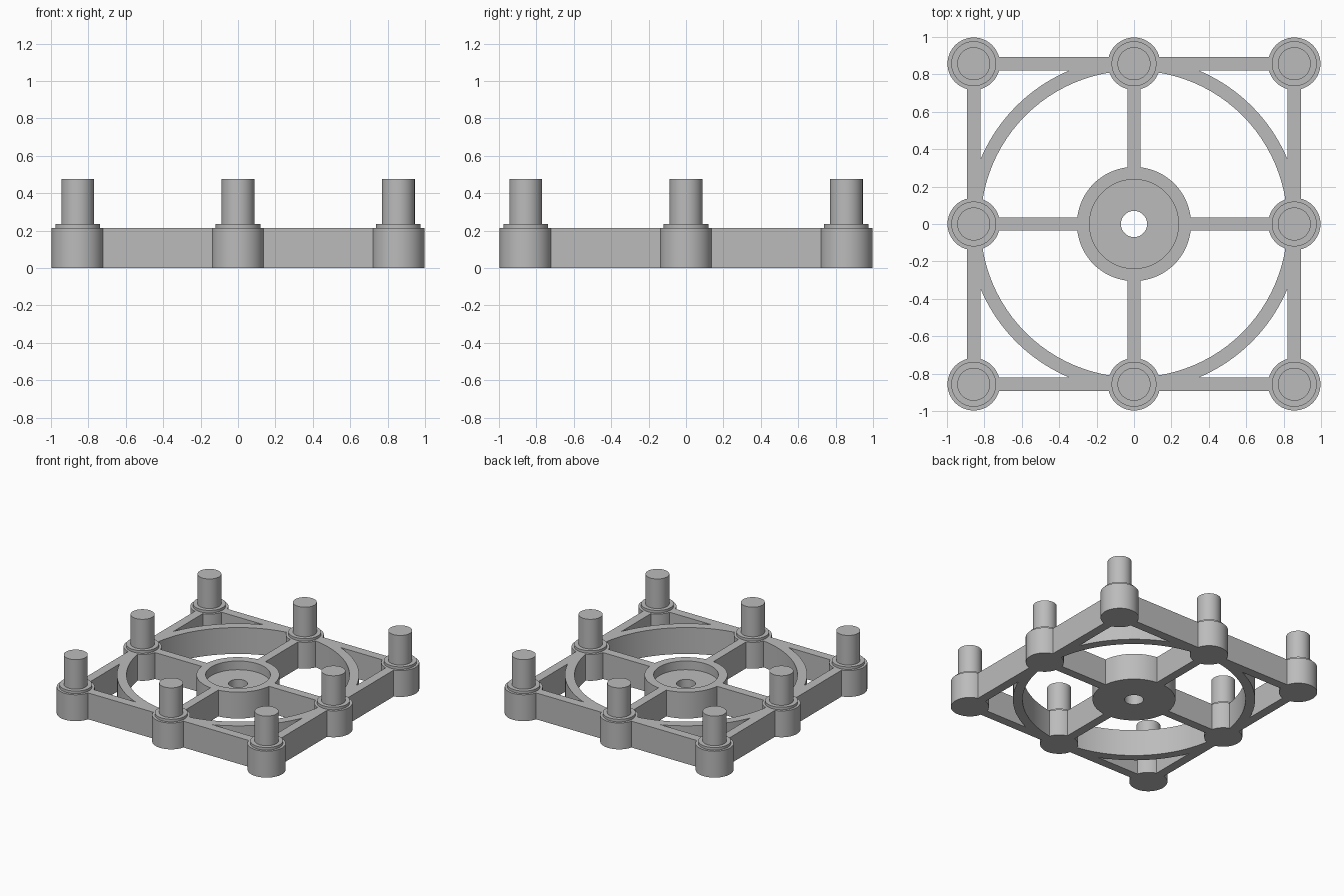
import bpy, bmesh, math
from mathutils import Matrix, Vector

if "Cube" in bpy.data.objects:
    bpy.data.objects.remove(bpy.data.objects["Cube"], do_unlink=True)

GREY = (0.5, 0.5, 0.5, 1.0)
mat = bpy.data.materials.new("plain grey")
mat.use_nodes = True
mat.diffuse_color = GREY
bsdf = next(n for n in mat.node_tree.nodes if n.type == 'BSDF_PRINCIPLED')
bsdf.inputs["Base Color"].default_value = GREY

HEIGHT = 0.214    # frame height
OFFSET = 0.857    # post spacing
SEGMENTS = 96


def finish(name, bm):
    bmesh.ops.recalc_face_normals(bm, faces=bm.faces)
    mesh = bpy.data.meshes.new(name)
    bm.to_mesh(mesh)
    bm.free()
    mesh.materials.append(mat)
    obj = bpy.data.objects.new(name, mesh)
    bpy.context.collection.objects.link(obj)
    return obj


def smooth(obj):
    bpy.ops.object.select_all(action='DESELECT')
    obj.select_set(True)
    bpy.context.view_layer.objects.active = obj
    bpy.ops.object.shade_smooth_by_angle(angle=math.radians(30))


def lathe(name, profile, closed):
    """Revolve (radius, z) points; open profiles get flat end caps."""
    bm = bmesh.new()
    rings = []
    for r, z in profile:
        rings.append([bm.verts.new((r * math.cos(a), r * math.sin(a), z))
                      for a in (math.tau * i / SEGMENTS for i in range(SEGMENTS))])
    pairs = list(zip(rings, rings[1:]))
    if closed:
        pairs.append((rings[-1], rings[0]))
    else:
        bm.faces.new(rings[0])
        bm.faces.new(rings[-1])
    for low, high in pairs:
        for i in range(SEGMENTS):
            j = (i + 1) % SEGMENTS
            bm.faces.new((low[i], low[j], high[j], high[i]))
    return finish(name, bm)


def bars(name, center, size):
    """Four copies of one box, turned in quarter steps about z."""
    bm = bmesh.new()
    for k in range(4):
        turn = Matrix.Rotation(k * math.pi / 2, 4, 'Z')
        place = Matrix.Translation(Vector(center)) @ Matrix.Diagonal((*size, 1))
        bmesh.ops.create_cube(bm, size=1, matrix=turn @ place)
    return finish(name, bm)


# Square outer frame merged with the round inner ring
frame = bars("outer_frame", (0, OFFSET, HEIGHT / 2), (1.60, 0.072, HEIGHT))
ring = lathe("ring", [(0.82, 0), (0.891, 0), (0.891, HEIGHT), (0.82, HEIGHT)], True)
union = frame.modifiers.new("ring_union", 'BOOLEAN')
union.operation = 'UNION'
union.solver = 'EXACT'
union.object = ring
bpy.context.view_layer.objects.active = frame
bpy.ops.object.modifier_apply(modifier=union.name)
bpy.data.objects.remove(ring, do_unlink=True)
smooth(frame)

# Cross spokes from the hub to the middle posts
bars("spokes", (0, 0.53, HEIGHT / 2), (0.07, 0.52, HEIGHT))

# Central hub with a recess and a through bore
smooth(lathe("hub", [(0.07, 0), (0.305, 0), (0.305, HEIGHT),
                     (0.238, HEIGHT), (0.238, 0.143), (0.07, 0.143)], True))

# Eight stepped posts: base, collar and pin
post = lathe("post", [(0.14, 0), (0.14, HEIGHT), (0.12, HEIGHT), (0.12, 0.235),
                      (0.088, 0.235), (0.088, 0.475)], False)
smooth(post)
spots = [(x, y) for x in (-1, 0, 1) for y in (-1, 0, 1) if (x, y) != (0, 0)]
for n, (x, y) in enumerate(spots):
    obj = post if n == 0 else post.copy()
    if n:
        bpy.context.collection.objects.link(obj)
    side = {-1: "front", 0: "middle", 1: "back"}[y]
    hand = {-1: "right", 0: "center", 1: "left"}[x]
    obj.name = f"{side}_{hand}_post"
    obj.location = (x * OFFSET, y * OFFSET, 0)
